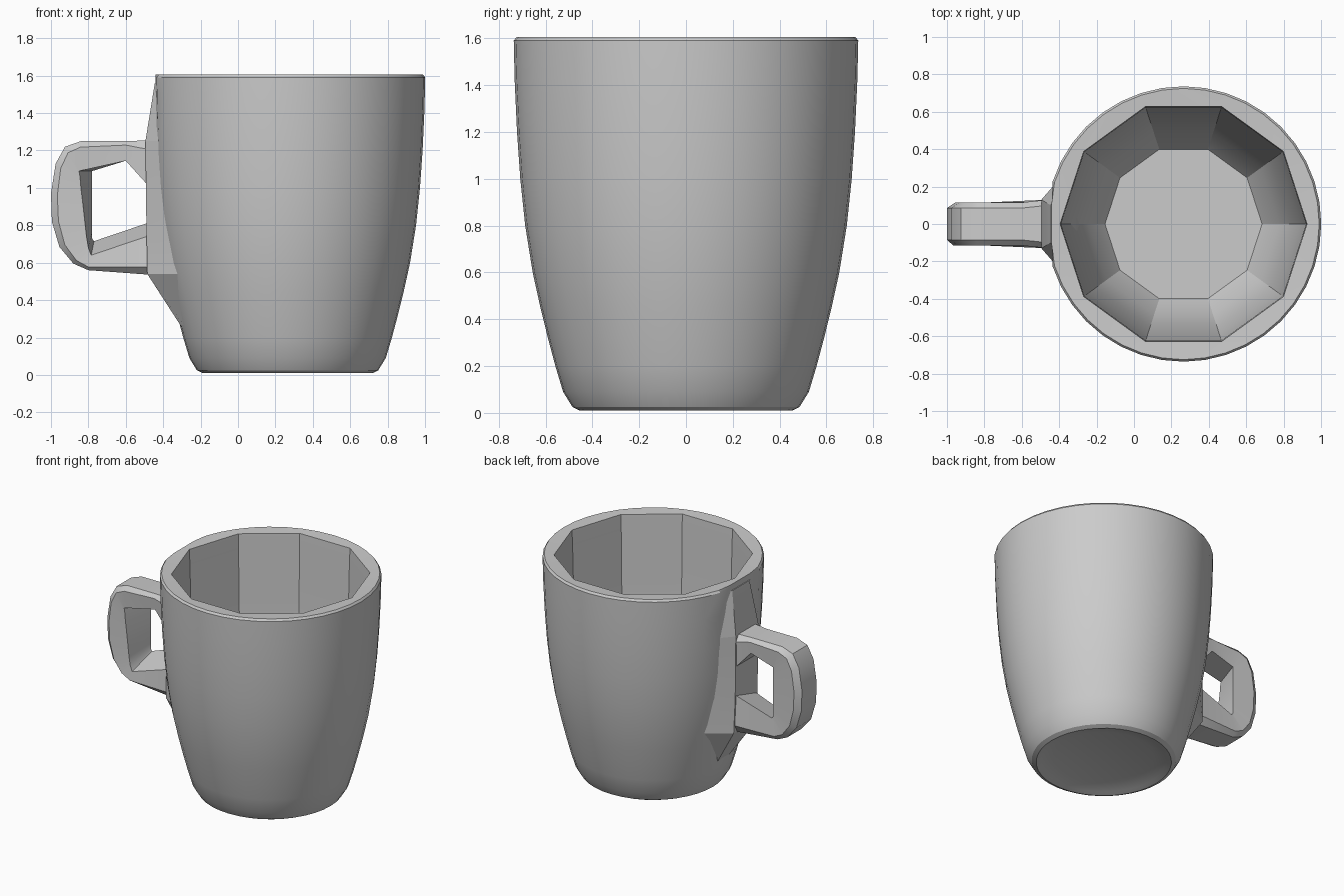
import bpy, bmesh, math

if "Cube" in bpy.data.objects:
    bpy.data.objects.remove(bpy.data.objects["Cube"])

CX = 0.265      # cup axis
SEG = 40        # sides of the round outer wall
INNER = 10      # sides of the faceted inner wall


def finish(bm, name, angle=22):
    bmesh.ops.recalc_face_normals(bm, faces=bm.faces)
    mesh = bpy.data.meshes.new(name)
    bm.to_mesh(mesh)
    bm.free()
    obj = bpy.data.objects.new(name, mesh)
    bpy.context.collection.objects.link(obj)
    bpy.ops.object.select_all(action='DESELECT')
    obj.select_set(True)
    bpy.context.view_layer.objects.active = obj
    bpy.ops.object.shade_smooth_by_angle(angle=math.radians(angle))
    return obj


def loft(bm, rings):
    for a, b in zip(rings, rings[1:]):
        n = len(a)
        for i in range(n):
            j = (i + 1) % n
            bm.faces.new((a[i], a[j], b[j], b[i]))


def ring(bm, r, z, sides):
    # the wall is slightly flattened on the handle side
    verts = []
    for i in range(sides):
        a = i * 2 * math.pi / sides
        x = max(CX + r * math.cos(a), -0.44)
        verts.append(bm.verts.new((x, r * math.sin(a), z)))
    return verts


# Cup: round outside with a shallow foot recess, ten-sided inside
outer = [(0.34, 0.045), (0.42, 0.02), (0.455, 0.01), (0.485, 0.025), (0.525, 0.09),
         (0.558, 0.20), (0.59, 0.32), (0.622, 0.45), (0.655, 0.60), (0.687, 0.80),
         (0.708, 1.00), (0.722, 1.20), (0.732, 1.42), (0.736, 1.59), (0.725, 1.605)]
inner = [(0.66, 1.60), (0.655, 1.50), (0.645, 1.10), (0.625, 0.80),
         (0.58, 0.50), (0.51, 0.25), (0.42, 0.11)]
bm = bmesh.new()
shell = [ring(bm, r, z, SEG) for r, z in outer]
lining = [ring(bm, r, z, INNER) for r, z in inner]
loft(bm, shell)
loft(bm, lining)
bm.faces.new(shell[0])
bm.faces.new(lining[-1])
# Rim: each inner side fans out to its four outer sides
k = SEG // INNER
top, lip = shell[-1], lining[0]
for i in range(INNER):
    j = (i + 1) % INNER
    arc = [top[(i * k + s) % SEG] for s in range(k + 1)]
    bm.faces.new((lip[i], arc[0], arc[1], arc[2]))
    bm.faces.new((lip[i], arc[2], lip[j]))
    bm.faces.new((lip[j], arc[2], arc[3], arc[4]))
finish(bm, "cup_body")

# Handle mount: flat wedge that swells out of the cup wall
mount = [(-0.285, -0.265, 0.06, 0.14, 0.23), (-0.485, -0.31, 0.14, 0.26, 0.54),
         (-0.49, -0.375, 0.13, 0.23, 0.80), (-0.495, -0.40, 0.13, 0.24, 1.25),
         (-0.445, -0.42, 0.10, 0.16, 1.56)]
bm = bmesh.new()
rings = []
for xf, xb, wf, wb, z in mount:
    rings.append([bm.verts.new((x, y, z)) for x, y in
                  ((xf, -wf), (xf, wf), (xb, wb), (xb, -wb))])
loft(bm, rings)
bm.faces.new(rings[0])
bm.faces.new(rings[-1])
finish(bm, "handle_mount", 10)

# Handle: stations of outer point, inner back point, inner front point (x, z)
stations = [
    ((-0.46, 1.255), (-0.46, 0.99), (-0.46, 0.99)),
    ((-0.60, 1.25), (-0.60, 1.145), (-0.60, 1.145)),
    ((-0.84, 1.25), (-0.78, 1.09), (-0.85, 1.09)),
    ((-0.925, 1.22), (-0.78, 1.06), (-0.845, 1.06)),
    ((-0.975, 1.13), (-0.78, 1.01), (-0.84, 1.00)),
    ((-1.00, 0.97), (-0.78, 0.93), (-0.83, 0.92)),
    ((-0.995, 0.82), (-0.78, 0.85), (-0.82, 0.83)),
    ((-0.955, 0.685), (-0.78, 0.77), (-0.81, 0.74)),
    ((-0.88, 0.595), (-0.78, 0.73), (-0.80, 0.68)),
    ((-0.80, 0.56), (-0.77, 0.715), (-0.785, 0.64)),
    ((-0.46, 0.535), (-0.46, 0.82), (-0.46, 0.75)),
]
bm = bmesh.new()
rings = []
for i, (o, b, f) in enumerate(stations):
    w = 0.13 if i in (0, len(stations) - 1) else 0.115
    sb = [o[c] + 0.2 * (b[c] - o[c]) for c in (0, 1)]
    sf = [o[c] + 0.2 * (f[c] - o[c]) for c in (0, 1)]
    section = [(o, -w + 0.03), (o, w - 0.03), (sb, w), (b, w - 0.01),
               (f, -w + 0.01), (sf, -w)]
    rings.append([bm.verts.new((p[0], y, p[1])) for p, y in section])
loft(bm, rings)
bm.faces.new(rings[0])
bm.faces.new(rings[-1])
finish(bm, "handle", 30)
